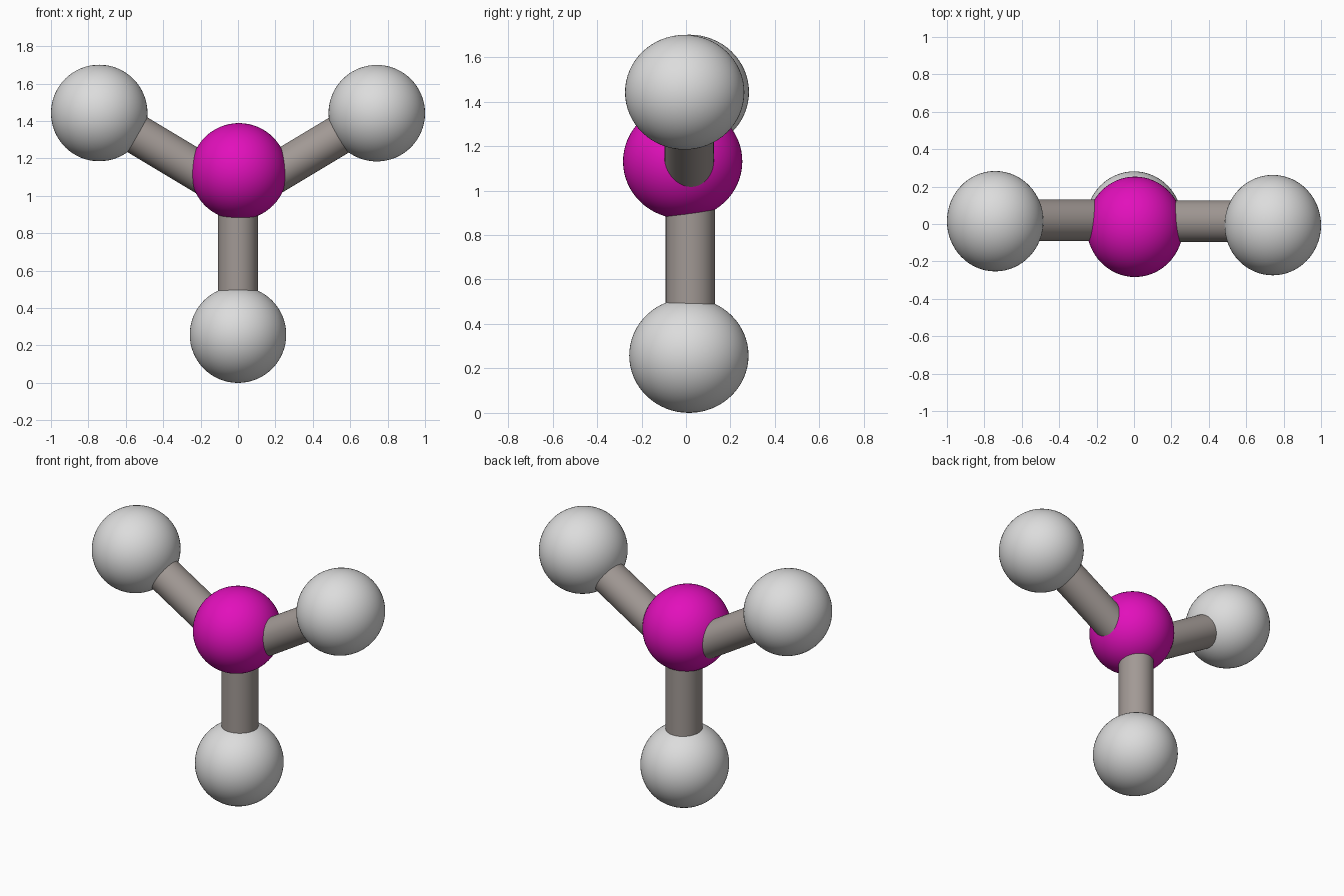
import bpy
from mathutils import Vector

if "Cube" in bpy.data.objects:
    bpy.data.objects.remove(bpy.data.objects["Cube"])

R = 0.258          # ball radius
ROD = 0.107        # rod radius
DEPTH = 1.04       # the whole model is slightly stretched front to back


def material(name, rgb):
    m = bpy.data.materials.new(name)
    m.diffuse_color = (*rgb, 1)
    m.use_nodes = True
    m.node_tree.nodes["Principled BSDF"].inputs["Base Color"].default_value = m.diffuse_color
    return m


magenta = material("magenta", (0.76, 0.005, 0.50))
light_grey = material("light grey", (0.72, 0.72, 0.72))
warm_grey = material("warm grey", (0.36, 0.32, 0.30))


def finish(name, mat, centre):
    """Stretch the part in y about its centre, smooth and colour it."""
    ob = bpy.context.object
    ob.name = name
    bpy.ops.object.transform_apply(location=False, rotation=True, scale=False)
    ob.location = centre
    ob.scale = (1, DEPTH, 1)
    bpy.ops.object.transform_apply(location=False, rotation=False, scale=True)
    bpy.ops.object.shade_smooth_by_angle()
    ob.data.materials.append(mat)


def ball(name, centre, mat):
    bpy.ops.mesh.primitive_uv_sphere_add(segments=64, ring_count=32, radius=R)
    finish(name, mat, centre)


def rod(name, a, b):
    a, b = Vector(a), Vector(b)
    d = b - a
    bpy.ops.mesh.primitive_cylinder_add(
        vertices=48, radius=ROD, depth=d.length,
        rotation=d.to_track_quat('Z', 'Y').to_euler())
    finish(name, warm_grey, (a + b) / 2)


# Central ball
ball("centre_ball", (0.005, -0.015, 1.131), magenta)

# Three outer balls
ball("left_ball", (-0.742, 0.015, 1.443), light_grey)
ball("right_ball", (0.742, -0.006, 1.442), light_grey)
ball("bottom_ball", (0, 0.013, 0.258), light_grey)

# Rods, meeting a little below the middle of the central ball
rod("left_rod", (-0.70, 0.02, 1.424), (-0.04, 0.02, 1.028))
rod("right_rod", (0.70, 0.014, 1.421), (0.04, 0.014, 1.025))
rod("bottom_rod", (0, 0.02, 0.32), (0, 0.02, 1.03))
